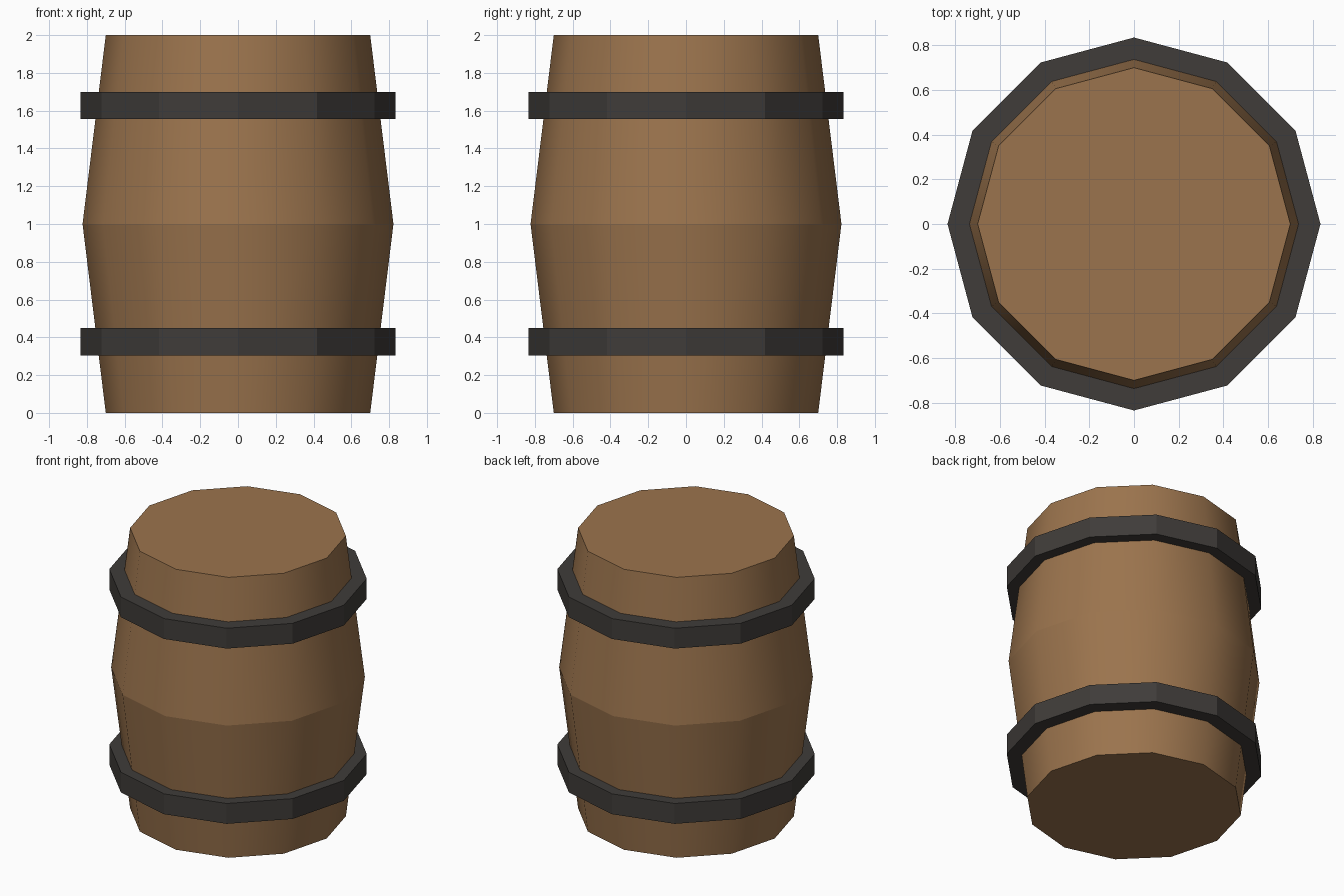
import bpy, bmesh
from math import cos, sin, tau

if "Cube" in bpy.data.objects:
    bpy.data.objects.remove(bpy.data.objects["Cube"])

SIDES = 12


def material(name, color):
    m = bpy.data.materials.new(name)
    m.diffuse_color = (*color, 1)
    m.use_nodes = True
    m.node_tree.nodes["Principled BSDF"].inputs["Base Color"].default_value = m.diffuse_color
    return m


def lathe(name, profile, mat, closed):
    """Revolve (radius, z) points; closed profiles make rings, open ones get end caps."""
    bm = bmesh.new()
    loops = [[bm.verts.new((r * cos(tau * i / SIDES), r * sin(tau * i / SIDES), z))
              for i in range(SIDES)] for r, z in profile]
    pairs = list(zip(loops, loops[1:]))
    if closed:
        pairs.append((loops[-1], loops[0]))
    for a, b in pairs:
        for i in range(SIDES):
            j = (i + 1) % SIDES
            bm.faces.new((a[i], a[j], b[j], b[i])).smooth = not closed
    if not closed:
        bm.faces.new(loops[0][::-1])
        bm.faces.new(loops[-1])
        # Crease around the rims and the belly
        for loop in loops:
            for i in range(SIDES):
                bm.edges.get((loop[i], loop[(i + 1) % SIDES])).smooth = False
    bmesh.ops.recalc_face_normals(bm, faces=bm.faces[:])
    mesh = bpy.data.meshes.new(name)
    bm.to_mesh(mesh)
    bm.free()
    mesh.materials.append(mat)
    obj = bpy.data.objects.new(name, mesh)
    bpy.context.collection.objects.link(obj)
    return obj


wood = material("wood", (0.33, 0.175, 0.075))
iron = material("iron", (0.05, 0.045, 0.041))

# Bulging barrel body
lathe("barrel_body", [(0.7, 0), (0.823, 1), (0.7, 2)], wood, False)

# Two iron hoops, with inner faces tucked just inside the wood
for name, z0, z1 in (("lower_hoop", 0.305, 0.45), ("upper_hoop", 1.555, 1.70)):
    lathe(name, [(0.73, z0), (0.835, z0), (0.835, z1), (0.73, z1)], iron, True)
